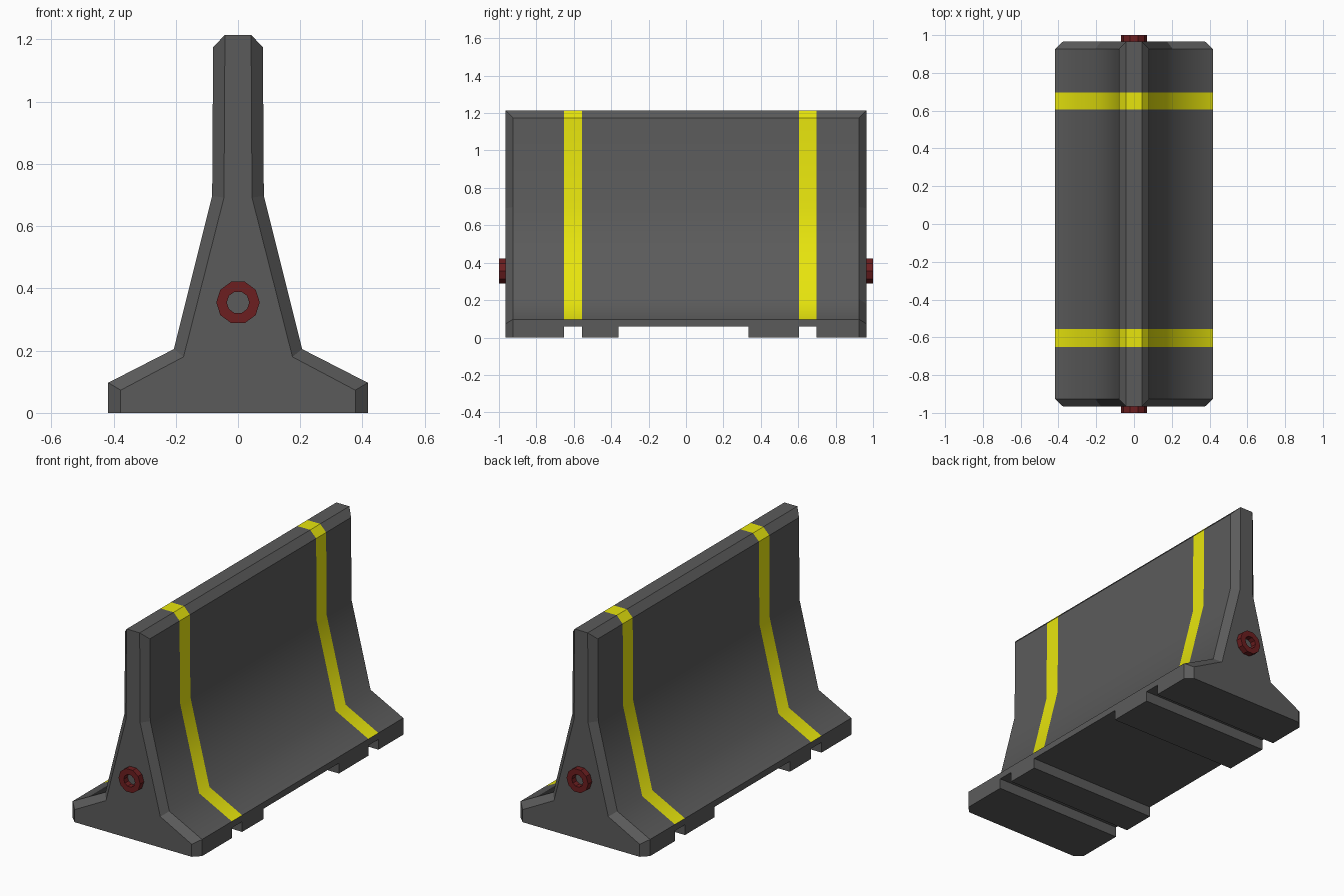
import bpy, bmesh
from math import cos, sin, tau, radians

if "Cube" in bpy.data.objects:
    bpy.data.objects.remove(bpy.data.objects["Cube"])


def material(name, rgb):
    m = bpy.data.materials.new(name)
    m.diffuse_color = (*rgb, 1)
    m.use_nodes = True
    m.node_tree.nodes["Principled BSDF"].inputs["Base Color"].default_value = m.diffuse_color
    return m


def finish(bm, name, mats):
    bmesh.ops.recalc_face_normals(bm, faces=bm.faces[:])
    me = bpy.data.meshes.new(name)
    bm.to_mesh(me)
    bm.free()
    for m in mats:
        me.materials.append(m)
    ob = bpy.data.objects.new(name, me)
    bpy.context.collection.objects.link(ob)
    return ob


concrete = material("dark_concrete", (0.105, 0.105, 0.105))
yellow = material("yellow_paint", (0.8, 0.78, 0.004))
red = material("red_steel", (0.15, 0.013, 0.014))

FOOT = 0.06
# Right half of the cross-section: full size, and inset for the end faces
FULL = [(0.417, FOOT), (0.417, 0.097), (0.206, 0.205),
        (0.083, 0.697), (0.08, 1.175), (0.042, 1.215)]
END = [(0.377, FOOT), (0.377, 0.073), (0.175, 0.18),
       (0.045, 0.692), (0.042, 1.215), (0.042, 1.215)]

# Stations along the length: y, and the role of the span that follows
STATIONS = [(-0.965, "foot"), (-0.926, "foot"), (-0.652, "stripe"), (-0.557, "foot"),
            (-0.36, "gap"), (0.333, "foot"), (0.605, "stripe"), (0.697, "foot"),
            (0.926, "foot"), (0.965, None)]

# Barrier body: loft mirrored cross-sections
bm = bmesh.new()
rings = []
for y, _ in STATIONS:
    half = END if abs(y) > 0.95 else FULL
    loop = half + [(-x, z) for x, z in reversed(half)]
    rings.append([bm.verts.new((x, y, z)) for x, z in loop])
n = len(rings[0])
feet = []
for k in range(len(rings) - 1):
    role = STATIONS[k][1]
    a, b = rings[k], rings[k + 1]
    for i in range(n):
        j = (i + 1) % n
        f = bm.faces.new((a[i], a[j], b[j], b[i]))
        f.smooth = True
        if i == n - 1:
            if role == "foot":
                feet.append(f)
        elif role == "stripe" and 1 <= i <= n - 3:
            f.material_index = 1
bm.faces.new(rings[0])
bm.faces.new(rings[-1])

# Feet: pull the bottom spans down to the ground, leaving slots between
ext = bmesh.ops.extrude_face_region(bm, geom=feet)["geom"]
bmesh.ops.delete(bm, geom=[f for f in feet if f.is_valid], context="FACES_ONLY")
for v in ext:
    if isinstance(v, bmesh.types.BMVert):
        v.co.z = 0
bmesh.ops.remove_doubles(bm, verts=bm.verts[:], dist=0.0005)

# Only the long creases on the flanks shade smoothly
for e in bm.edges:
    p, q = e.verts[0].co, e.verts[1].co
    flank = abs(p.z - q.z) < 1e-4 and 0.2 < p.z < 0.7 and max(abs(p.y), abs(q.y)) < 0.93
    flat = len(e.link_faces) == 2 and e.calc_face_angle(3) < radians(1)
    e.smooth = flank or flat
bmesh.ops.dissolve_limit(bm, angle_limit=radians(0.1), verts=bm.verts[:],
                         edges=bm.edges[:], delimit={"MATERIAL"})
finish(bm, "barrier_body", [concrete, yellow])

# Connector rings: ten-sided washers on both ends
SIDES = 10
for name, y0, y1 in (("front_connector_ring", -1.0, -0.963), ("back_connector_ring", 0.963, 1.0)):
    bm = bmesh.new()
    section = [(0.07, y0), (0.07, y1), (0.036, y1), (0.036, y0)]
    loops = [[bm.verts.new((r * cos(tau * s / SIDES), y, 0.355 + r * sin(tau * s / SIDES)))
              for r, y in section] for s in range(SIDES)]
    for s in range(SIDES):
        a, b = loops[s], loops[(s + 1) % SIDES]
        for i in range(4):
            j = (i + 1) % 4
            bm.faces.new((a[i], a[j], b[j], b[i]))
    finish(bm, name, [red])
